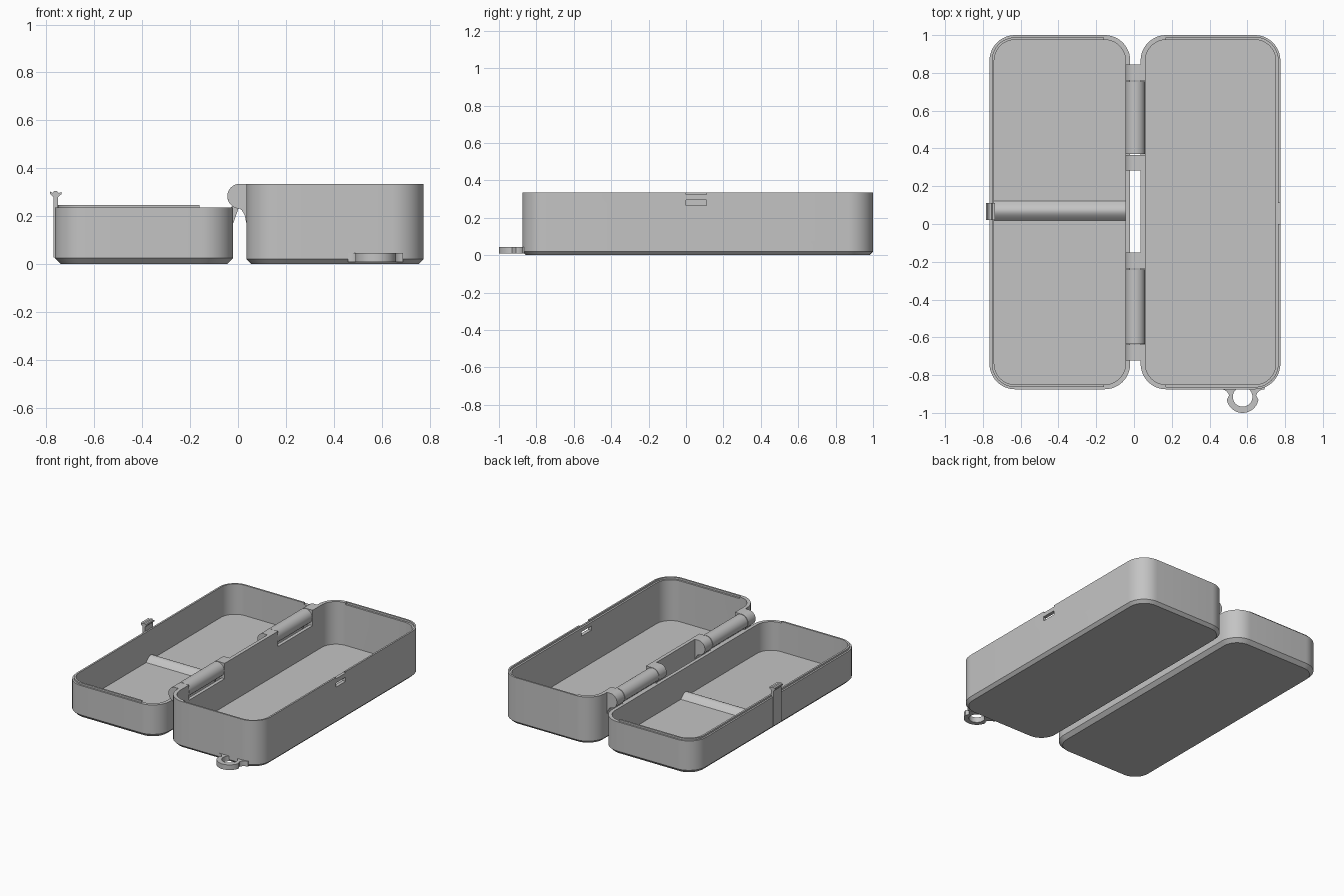
import bpy, bmesh, math

if "Cube" in bpy.data.objects:
    bpy.data.objects.remove(bpy.data.objects["Cube"])

Y0, Y1, R, WALL, FLOOR = -0.875, 1.0, 0.135, 0.025, 0.03
HX, HZ, HR = 0.0075, 0.283, 0.052            # hinge axis and radius

grey = bpy.data.materials.new("light grey plastic")
grey.diffuse_color = (0.55, 0.55, 0.55, 1)
grey.use_nodes = True
grey.node_tree.nodes["Principled BSDF"].inputs["Base Color"].default_value = grey.diffuse_color


def finish(name, bm, smooth=True):
    bmesh.ops.recalc_face_normals(bm, faces=bm.faces)
    mesh = bpy.data.meshes.new(name)
    bm.to_mesh(mesh)
    bm.free()
    mesh.materials.append(grey)
    ob = bpy.data.objects.new(name, mesh)
    bpy.context.collection.objects.link(ob)
    if smooth:
        shade(ob)
    return ob


def shade(ob):
    bpy.ops.object.select_all(action='DESELECT')
    ob.select_set(True)
    bpy.context.view_layer.objects.active = ob
    bpy.ops.object.shade_smooth_by_angle(angle=math.radians(30))


def prism(name, pts, axis, lo, hi):
    """Extrude a 2D outline along one axis."""
    place = {'x': lambda u, v, w: (w, u, v),
             'y': lambda u, v, w: (u, w, v),
             'z': lambda u, v, w: (u, v, w)}[axis]
    bm = bmesh.new()
    a = [bm.verts.new(place(u, v, lo)) for u, v in pts]
    b = [bm.verts.new(place(u, v, hi)) for u, v in pts]
    bm.faces.new(a)
    bm.faces.new(b[::-1])
    for i in range(len(pts)):
        j = (i + 1) % len(pts)
        bm.faces.new((a[i], a[j], b[j], b[i]))
    return finish(name, bm)


def box(name, x, y, z):
    return prism(name, [(x[0], y[0]), (x[1], y[0]), (x[1], y[1]), (x[0], y[1])], 'z', *z)


def cut(ob, cutter):
    mod = ob.modifiers.new("cut", 'BOOLEAN')
    mod.operation, mod.solver, mod.object = 'DIFFERENCE', 'EXACT', cutter
    bpy.context.view_layer.objects.active = ob
    bpy.ops.object.modifier_apply(modifier=mod.name)
    bpy.data.objects.remove(cutter)


def arc(cx, cy, r, a0, a1, n):
    return [(cx + r * math.cos(math.radians(a0 + (a1 - a0) * i / n)),
             cy + r * math.sin(math.radians(a0 + (a1 - a0) * i / n))) for i in range(n + 1)]


def rounded(x0, x1, inset):
    pts = []
    for cx, cy, a in ((x1 - R, Y1 - R, 0), (x0 + R, Y1 - R, 90),
                      (x0 + R, Y0 + R, 180), (x1 - R, Y0 + R, 270)):
        pts += arc(cx, cy, R - inset, a, a + 90, 12)
    return pts


def tray(name, x0, x1, top, chamfer):
    """Open tray with a chamfered foot, lofted from rounded rectangles."""
    bm = bmesh.new()
    levels = ((chamfer, 0), (0, chamfer), (0, top), (WALL, top), (WALL, FLOOR))
    loops = [[bm.verts.new((x, y, z)) for x, y in rounded(x0, x1, i)] for i, z in levels]
    for a, b in zip(loops, loops[1:]):
        for i in range(len(a)):
            j = (i + 1) % len(a)
            bm.faces.new((a[i], a[j], b[j], b[i]))
    bm.faces.new(loops[0])
    bm.faces.new(loops[-1])
    return finish(name, bm)


def rim(name, edge, limit, out, inn, z0, z1):
    """U-shaped strip following the rim from the limit round the outer side."""
    s = 1 if edge > 0 else -1

    def path(inset):
        c, r = edge - s * R, R - inset
        top = [(c + s * (x - c), y) for x, y in arc(c, Y1 - R, r, 90, 0, 12)]
        low = [(c + s * (x - c), y) for x, y in arc(c, Y0 + R, r, 0, -90, 12)]
        return [(limit, Y1 - inset)] + top + low + [(limit, Y0 + inset)]
    return prism(name, path(out) + path(inn)[::-1], 'z', z0, z1)


# Trays with matching lip and groove
tray("shallow_tray", -0.765, -0.02, 0.235, 0.025)
rim("sealing_lip", -0.765, -0.16, 0.012, WALL, 0.23, 0.247)
deep = tray("deep_tray", 0.035, 0.775, 0.335, 0.02)
cut(deep, rim("groove_cutter", 0.775, 0.17, 0.012, WALL + 0.01, 0.322, 0.35))

# Hinge: long barrels on the shallow tray, short knuckles on the deep tray
web = [(HX - 0.008, 0.225), (HX - 0.02, 0.205), (-0.02, 0.17), (-0.03, 0.17), (-0.03, 0.235)]
barrel = arc(HX, HZ, HR, -90, 205, 30) + web
knuckle = arc(HX, HZ, HR, 90, 270, 20) + [(2 * HX - x, z) for x, z in web[:3]] + \
    [(0.045, 0.17), (0.045, 0.335)]
for i, (a, b) in enumerate(((-0.635, -0.24), (0.37, 0.755))):
    cut(deep, box("barrel_cutter", (0.02, 0.08), (a - 0.004, b + 0.004), (0.225, 0.4)))
    prism(f"hinge_barrel_{i + 1}", barrel, 'y', a, b)
    prism(f"hinge_knuckle_{i + 1}_front", knuckle, 'y', a - 0.088, a - 0.004)
    prism(f"hinge_knuckle_{i + 1}_back", knuckle, 'y', b + 0.004, b + 0.09)

# Latch catch in the deep tray: shallow notch, thin bar and window below it
cut(deep, box("notch_cutter", (0.74, 0.8), (0.0, 0.11), (0.325, 0.4)))
cut(deep, box("window_cutter", (0.74, 0.8), (0.0, 0.11), (0.265, 0.295)))
shade(deep)

# Latch tongue with a barbed head
prism("latch", [(-0.771, 0.028), (-0.751, 0.028), (-0.751, 0.28), (-0.737, 0.292), (-0.737, 0.3),
                (-0.748, 0.297), (-0.755, 0.304), (-0.768, 0.304), (-0.775, 0.297),
                (-0.784, 0.303), (-0.784, 0.292), (-0.771, 0.28)], 'y', 0.02, 0.11)

# Rounded divider ridge on the shallow floor
ridge = [(0.07 + 0.055 * t / 8, FLOOR - 0.003 + 0.038 * math.cos(math.pi * t / 16))
         for t in range(-8, 9)]
prism("divider_ridge", ridge, 'x', -0.745, -0.04)

# Keyring loop flaring into the front wall
LX, LY = 0.575, -0.915
flare = arc(LX + 0.115, LY - 0.005, 0.045, 90, 165, 6)
outline = flare + arc(LX, LY, 0.085, -10, -170, 28) + \
    [(2 * LX - x, y) for x, y in flare[::-1]] + [(LX - 0.115, -0.865), (LX + 0.115, -0.865)]
loop = prism("key_loop", outline, 'z', 0.008, 0.045)
cut(loop, prism("loop_cutter", arc(LX, LY, 0.052, 0, 350, 35), 'z', -0.1, 0.1))
shade(loop)
